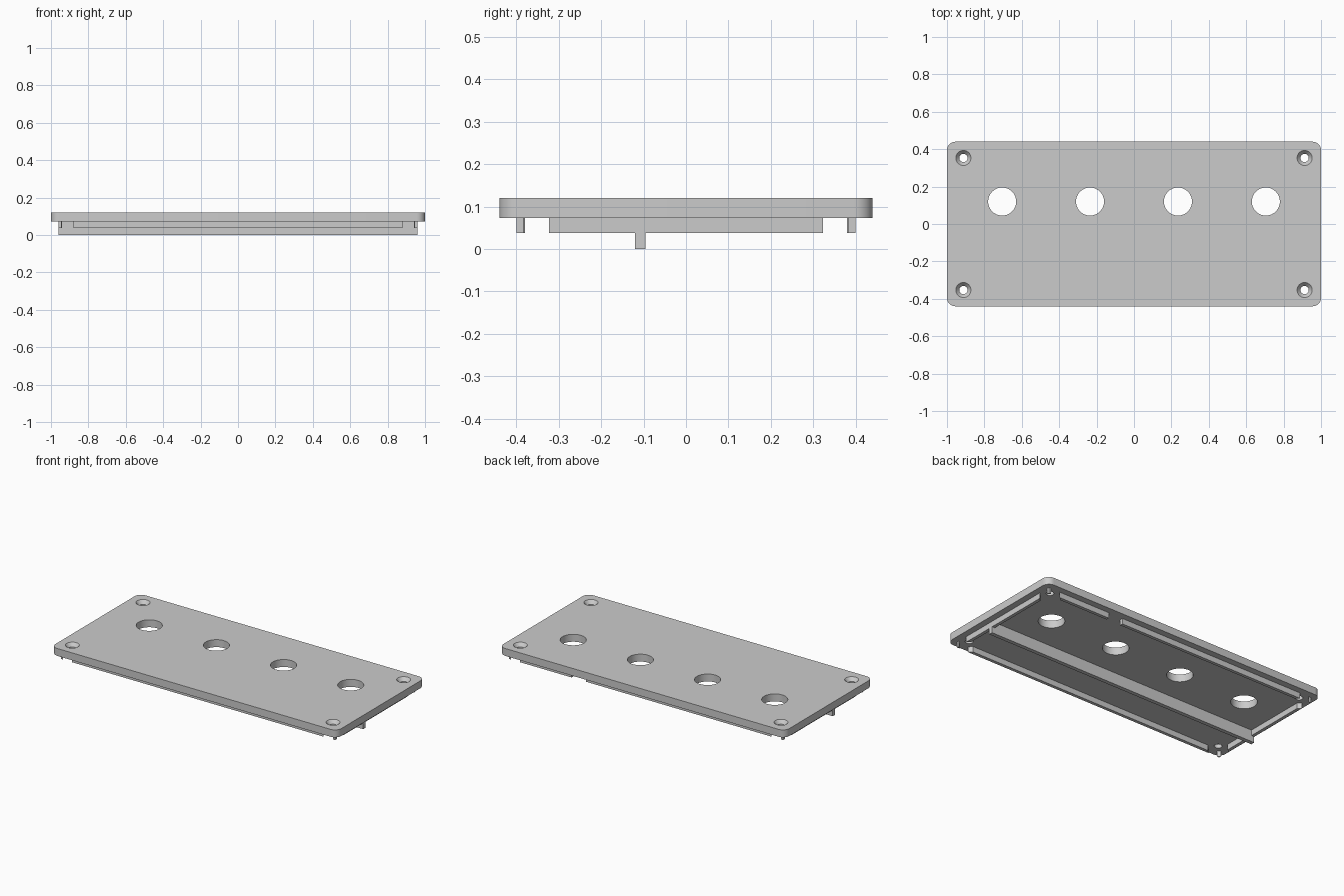
import bpy
import bmesh
from math import radians

if "Cube" in bpy.data.objects:
    bpy.data.objects.remove(bpy.data.objects["Cube"])

grey = bpy.data.materials.new("light grey")
grey.use_nodes = True
GREY = (0.6, 0.6, 0.6, 1)
grey.diffuse_color = GREY
grey.node_tree.nodes["Principled BSDF"].inputs["Base Color"].default_value = GREY

Z_RAIL, Z_UNDER, Z_TOP = 0.038, 0.073, 0.12
EMBED = 0.01


def make(name, bm):
    mesh = bpy.data.meshes.new(name)
    bm.to_mesh(mesh)
    bm.free()
    obj = bpy.data.objects.new(name, mesh)
    bpy.context.collection.objects.link(obj)
    mesh.materials.append(grey)
    return obj


def box(name, x, y, z, corner=0):
    bm = bmesh.new()
    bmesh.ops.create_cube(bm, size=1)
    for v in bm.verts:
        for i, (lo, hi) in enumerate((x, y, z)):
            v.co[i] = lo if v.co[i] < 0 else hi
    if corner:
        upright = [e for e in bm.edges
                   if abs(e.verts[0].co.z - e.verts[1].co.z) > 0.01]
        bmesh.ops.bevel(bm, geom=upright, offset=corner, segments=8,
                        profile=0.5, affect='EDGES')
    return make(name, bm)


def cone(x, y, z0, z1, r0, r1):
    bm = bmesh.new()
    bmesh.ops.create_cone(bm, cap_ends=True, segments=40, radius1=r0,
                          radius2=r1, depth=z1 - z0)
    bmesh.ops.translate(bm, verts=bm.verts, vec=(x, y, (z0 + z1) / 2))
    obj = make("cutter", bm)
    obj.hide_render = True
    return obj


def cut(obj, cutter):
    bpy.context.view_layer.objects.active = obj
    mod = obj.modifiers.new("cut", 'BOOLEAN')
    mod.operation = 'DIFFERENCE'
    mod.solver = 'EXACT'
    mod.object = cutter
    bpy.ops.object.modifier_apply(modifier=mod.name)
    bpy.data.objects.remove(cutter)


screws = [(sx * 0.912, sy * 0.353) for sx in (-1, 1) for sy in (-1, 1)]

# Rounded cover plate with four round openings
plate = box("cover_plate", (-1, 1), (-0.44, 0.44), (Z_UNDER, Z_TOP), 0.045)
for i in range(4):
    cut(plate, cone((i - 1.5) * 0.47, 0.12, 0, 0.2, 0.075, 0.075))

# Countersunk screw holes
for x, y in screws:
    cut(plate, cone(x, y, 0, 0.2, 0.022, 0.022))
    cut(plate, cone(x, y, Z_TOP - 0.022, Z_TOP + 0.002, 0.022, 0.042))

# Locating lip under the plate, cleared around each screw
lip = box("locating_lip", (-0.96, 0.96), (-0.4, 0.4), (Z_RAIL, Z_UNDER + EMBED))
inner = box("cutter", (-0.94, 0.94), (-0.38, 0.38), (0, 0.2))
notch = box("cutter", (0.42, 0.52), (0.3, 0.5), (0, 0.2))
cut(lip, inner)
cut(lip, notch)
for x, y in screws:
    cut(lip, cone(x, y, 0, 0.2, 0.057, 0.057))

# Long stiffening rib
rib = box("stiffening_rib", (-0.96, 0.96), (-0.12, -0.095), (0, Z_UNDER + EMBED))

# Smooth round walls, sharp edges
for obj in (plate, lip, rib):
    bpy.ops.object.select_all(action='DESELECT')
    obj.select_set(True)
    bpy.context.view_layer.objects.active = obj
    bpy.ops.object.shade_smooth_by_angle(angle=radians(30))
